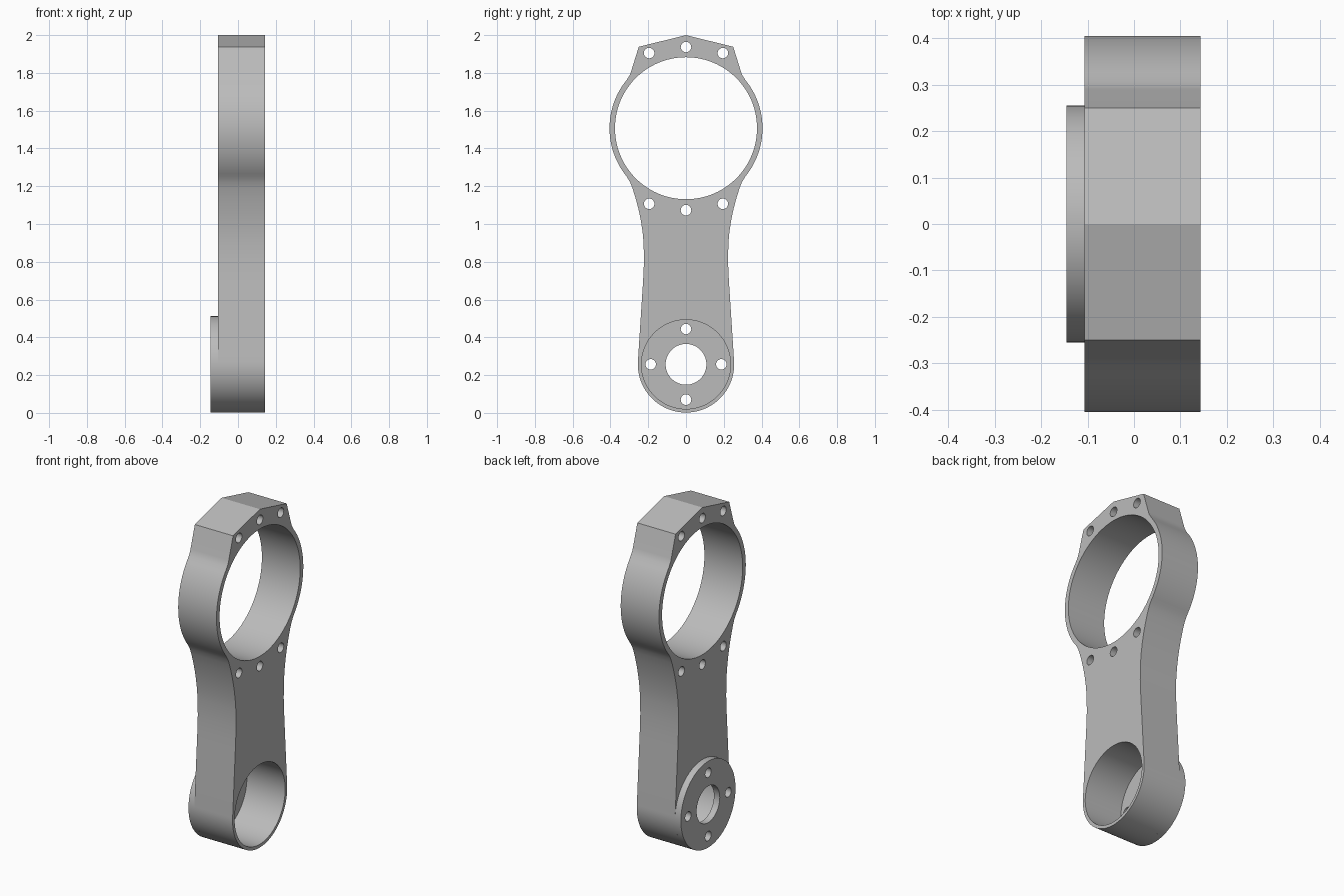
import bpy, bmesh
from math import sin, cos, radians, pi
from mathutils import Euler

if "Cube" in bpy.data.objects:
    bpy.data.objects.remove(bpy.data.objects["Cube"], do_unlink=True)

GREY = (0.5, 0.5, 0.5, 1)
metal = bpy.data.materials.new("plain_grey")
metal.use_nodes = True
metal.diffuse_color = GREY
metal.node_tree.nodes["Principled BSDF"].inputs["Base Color"].default_value = GREY

RING_Z, HUB_Z = 1.507, 0.257      # centres of the large ring and the lower hub
HUB_R, RING_R = 0.255, 0.405


def arc(z, r, start, end, n):
    """Points (y, z) along an arc, angles in degrees from +y."""
    steps = [radians(start + (end - start) * i / n) for i in range(n + 1)]
    return [(r * cos(a), z + r * sin(a)) for a in steps]


def circle(y, z, r, n=32):
    return [(y + r * cos(2 * pi * i / n), z + r * sin(2 * pi * i / n)) for i in range(n)]


def plate(name, loops, x0, x1):
    """Fill the outer loop minus the hole loops and extrude from x0 to x1."""
    curve = bpy.data.curves.new(name, "CURVE")
    curve.dimensions = "2D"
    curve.fill_mode = "BOTH"
    curve.extrude = (x1 - x0) / 2
    for loop in loops:
        spline = curve.splines.new("POLY")
        spline.points.add(len(loop) - 1)
        for point, (y, z) in zip(spline.points, loop):
            point.co = (y, z, 0, 1)
        spline.use_cyclic_u = True
    obj = bpy.data.objects.new(name, curve)
    bpy.context.collection.objects.link(obj)
    bpy.ops.object.select_all(action="DESELECT")
    obj.select_set(True)
    bpy.context.view_layer.objects.active = obj
    bpy.ops.object.convert(target="MESH")
    obj = bpy.context.object
    # Stand the profile up so that it is extruded along x
    obj.data.transform(Euler((pi / 2, 0, pi / 2)).to_matrix().to_4x4())
    bm = bmesh.new()
    bm.from_mesh(obj.data)
    bmesh.ops.remove_doubles(bm, verts=bm.verts, dist=0.0001)
    bmesh.ops.translate(bm, verts=bm.verts, vec=((x0 + x1) / 2, 0, 0))
    bmesh.ops.recalc_face_normals(bm, faces=bm.faces)
    bm.to_mesh(obj.data)
    bm.free()
    obj.data.materials.clear()
    obj.data.materials.append(metal)
    bpy.ops.object.shade_smooth_by_angle(angle=radians(25))
    return obj


# Right half of the arm outline: hub, waist, flared neck, ring, pointed cap
half = arc(HUB_Z, HUB_R, -90, 4, 28)
half += [(0.238, 0.53), (0.227, 0.7)]
half += [(0.222 + (z - 0.83) ** 2 / 2.1, z) for z in (0.8, 0.9, 0.96, 1.02, 1.08, 1.14, 1.19)]
half += [(0.297, 1.223), (0.306, 1.238)]
half += arc(RING_Z, RING_R, -39, 39, 28)
half += [(0.306, 1.776), (0.297, 1.79), (0.29, 1.81), (0.25, 1.938), (0, 2)]
outline = half + [(-y, z) for y, z in reversed(half[1:-1])]

# Arm with the large bore, the hub pocket and six clamp holes
clamp_holes = [circle(y, z, 0.028, 20)
               for y, z in ((0, 1.937), (0.195, 1.905), (-0.195, 1.905),
                            (0, 1.073), (0.195, 1.107), (-0.195, 1.107))]
plate("arm_body",
      [outline, circle(0, RING_Z, 0.376, 96), circle(0, HUB_Z, 0.236, 72)] + clamp_holes,
      -0.107, 0.143)

# Flange closing the hub, with a shaft hole and four bolt holes
bolt_holes = [circle(0.187 * cos(k * pi / 2), HUB_Z + 0.187 * sin(k * pi / 2), 0.028, 20)
              for k in range(4)]
plate("hub_flange",
      [circle(0, HUB_Z, HUB_R, 72), circle(0, HUB_Z, 0.108, 48)] + bolt_holes,
      -0.145, -0.107)
